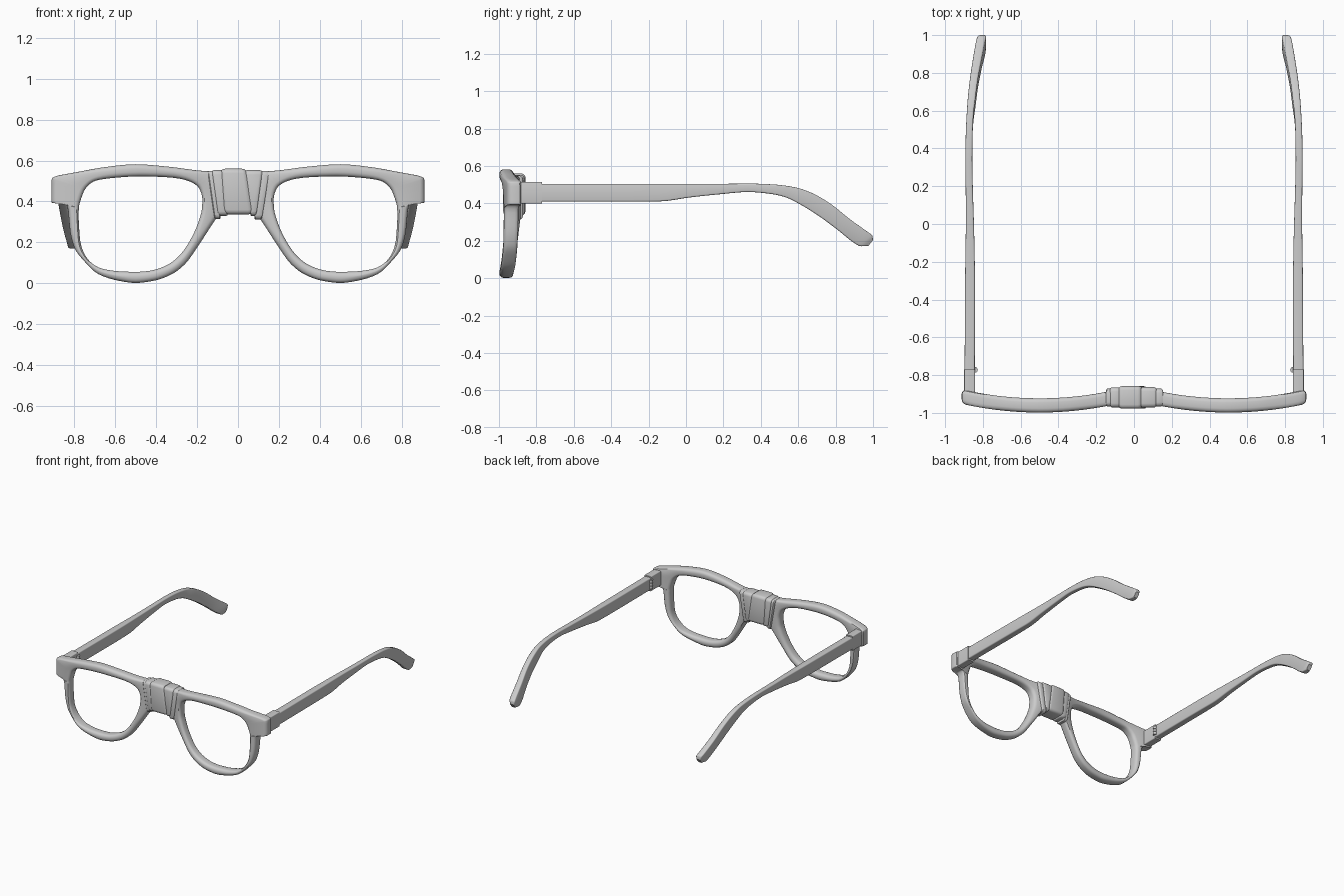
import bpy, bmesh, math
from mathutils import Vector

if "Cube" in bpy.data.objects:
    bpy.data.objects.remove(bpy.data.objects["Cube"])


def rounded(w, h, r, n=4):
    """Rounded rectangle outline in 0..1 coordinates for a w by h section."""
    r = min(r, w * 0.48, h * 0.48)
    pts = []
    for k, (cx, cy) in enumerate([(w - r, h - r), (r, h - r), (r, r), (w - r, r)]):
        for i in range(n):
            a = math.pi / 2 * (k + i / (n - 1))
            pts.append(((cx + r * math.cos(a)) / w, (cy + r * math.sin(a)) / h))
    return pts


def refine(rows, steps, closed):
    """Smooth interpolation through rows without overshoot at tight corners."""
    n = len(rows)

    def slope(i, k):
        if not closed and i in (0, n - 1):
            j = 0 if i == 0 else n - 2
            return rows[j + 1][k] - rows[j][k]
        a = rows[i % n][k] - rows[i - 1][k]
        b = rows[(i + 1) % n][k] - rows[i % n][k]
        return 2 * a * b / (a + b) if a * b > 0 else 0

    out = []
    for i in range(n if closed else n - 1):
        j = (i + 1) % n
        for s in range(steps):
            t = s / steps
            h = (2*t**3 - 3*t*t + 1, t**3 - 2*t*t + t, -2*t**3 + 3*t*t, t**3 - t*t)
            out.append([h[0] * rows[i][k] + h[1] * slope(i % n, k)
                        + h[2] * rows[j][k] + h[3] * slope(j, k)
                        for k in range(len(rows[0]))])
    if not closed:
        out.append(list(rows[-1]))
    return out


def finish(name, bm, mirror, angle=35):
    bmesh.ops.recalc_face_normals(bm, faces=bm.faces)
    me = bpy.data.meshes.new(name)
    bm.to_mesh(me)
    bm.free()
    for p in me.polygons:
        p.use_smooth = True
    me.set_sharp_from_angle(angle=math.radians(angle))
    ob = bpy.data.objects.new(name, me)
    bpy.context.collection.objects.link(ob)
    if mirror:
        ob.modifiers.new("mirror", 'MIRROR').use_mirror_merge = False
    return ob


def loft(name, rings, closed=False, mirror=False):
    bm = bmesh.new()
    vs = [[bm.verts.new(p) for p in ring] for ring in rings]
    m = len(vs[0])
    for i in range(len(vs) if closed else len(vs) - 1):
        a, b = vs[i], vs[(i + 1) % len(vs)]
        for j in range(m):
            bm.faces.new((a[j], a[(j + 1) % m], b[(j + 1) % m], b[j]))
    if not closed:
        bm.faces.new(vs[0])
        bm.faces.new(vs[-1])
    return finish(name, bm, mirror)


# Lens rim with end piece: outer x, z and matching inner x, z
rim = [
    (.50, .582, .48, .523), (.65, .568, .63, .513), (.78, .545, .70, .50),
    (.895, .522, .735, .475), (.91, .51, .752, .452), (.912, .402, .774, .39),
    (.905, .393, .777, .375), (.85, .392, .778, .36), (.833, .37, .779, .33),
    (.82, .25, .772, .215), (.80, .175, .76, .165), (.75, .107, .725, .108),
    (.68, .044, .665, .072), (.58, .012, .57, .058), (.50, .002, .50, .056),
    (.41, .013, .44, .06), (.325, .044, .36, .083), (.26, .093, .295, .127),
    (.19, .19, .237, .205), (.125, .29, .195, .295), (.09, .345, .177, .36),
    (.06, .45, .174, .41), (.08, .54, .19, .465), (.20, .552, .25, .503),
    (.34, .570, .34, .518)]
rings = []
for ox, oz, ix, iz in refine(rim, 4, True):
    ring = []
    for s, t in rounded(math.hypot(ox - ix, oz - iz), .075, .022):
        x, z = ix + (ox - ix) * s, iz + (oz - iz) * s
        front = -.998 + .055 * ((x - .5) / .45) ** 2    # each lens bows forward
        ring.append((x, front + .075 * t, z))
    rings.append(ring)
loft("lens_rim", rings, closed=True, mirror=True)

# Temple arms: top y, z, bottom y, z, centre x, half thickness
arm = [
    (-.80, .505, -.80, .41, .870, .027), (-.30, .505, -.30, .41, .868, .026),
    (-.14, .505, -.14, .411, .868, .024), (.02, .505, .02, .432, .869, .021),
    (.18, .505, .18, .449, .872, .019), (.34, .506, .33, .461, .874, .018),
    (.46, .502, .46, .450, .873, .018), (.58, .487, .54, .430, .868, .018),
    (.67, .457, .61, .395, .860, .020), (.77, .40, .71, .333, .848, .021),
    (.877, .315, .815, .255, .830, .023), (.975, .245, .89, .195, .812, .024),
    (.996, .228, .935, .171, .806, .023), (1.0, .205, .975, .172, .804, .016)]
rings = []
for ty, tz, by, bz, x, hw in refine(arm, 4, False):
    sec = rounded(math.hypot(ty - by, tz - bz), 2 * hw, .008)
    rings.append([(x + hw * (2 * t - 1), by + (ty - by) * s, bz + (tz - bz) * s)
                  for s, t in sec])
loft("temple_arm", rings, mirror=True)

# Hinge block between end piece and arm
sec = rounded(.058, .115, .006)
loft("hinge_block", [[(.841 + .058 * s, y, .399 + .115 * t) for s, t in sec]
                     for y in (-.90, -.77)], mirror=True)

# Hinge knuckles on the inside of the block
for i in range(3):
    z0 = .425 + i * .023
    loft("hinge_knuckle", [[(.845 + .018 * math.cos(a * math.pi / 8),
                             -.772 + .016 * math.sin(a * math.pi / 8), z)
                            for a in range(16)] for z in (z0, z0 + .02)], mirror=True)

# Tape wrapped round the bridge: left edge top/bottom x, right edge top/bottom x,
# low z, high z, front y, back y
bands = [
    (-.150, -.115, -.112, -.085, .315, .550, -.966, -.872),
    (-.128, -.098, -.070, -.050, .330, .553, -.971, -.865),
    (-.080, -.065, .037, .070, .337, .560, -.978, -.858),
    (.030, .060, .120, .090, .330, .553, -.972, -.863),
    (.105, .080, .155, .117, .312, .550, -.966, -.872)]
for lt, lb, rt, rb, z0, z1, y0, y1 in bands:
    sec = rounded(z1 - z0, y1 - y0, .022)
    rings = []
    for f, inset in ((0, .007), (.06, .002), (.14, 0), (.86, 0), (.94, .002), (1, .007)):
        ring = []
        for s, t in sec:
            left, right = lb + (lt - lb) * s, rb + (rt - rb) * s
            ring.append((left + (right - left) * f,
                         y0 + inset + (y1 - y0 - 2 * inset) * t,
                         z0 + inset + (z1 - z0 - 2 * inset) * s))
        rings.append(ring)
    loft("bridge_tape", rings)
